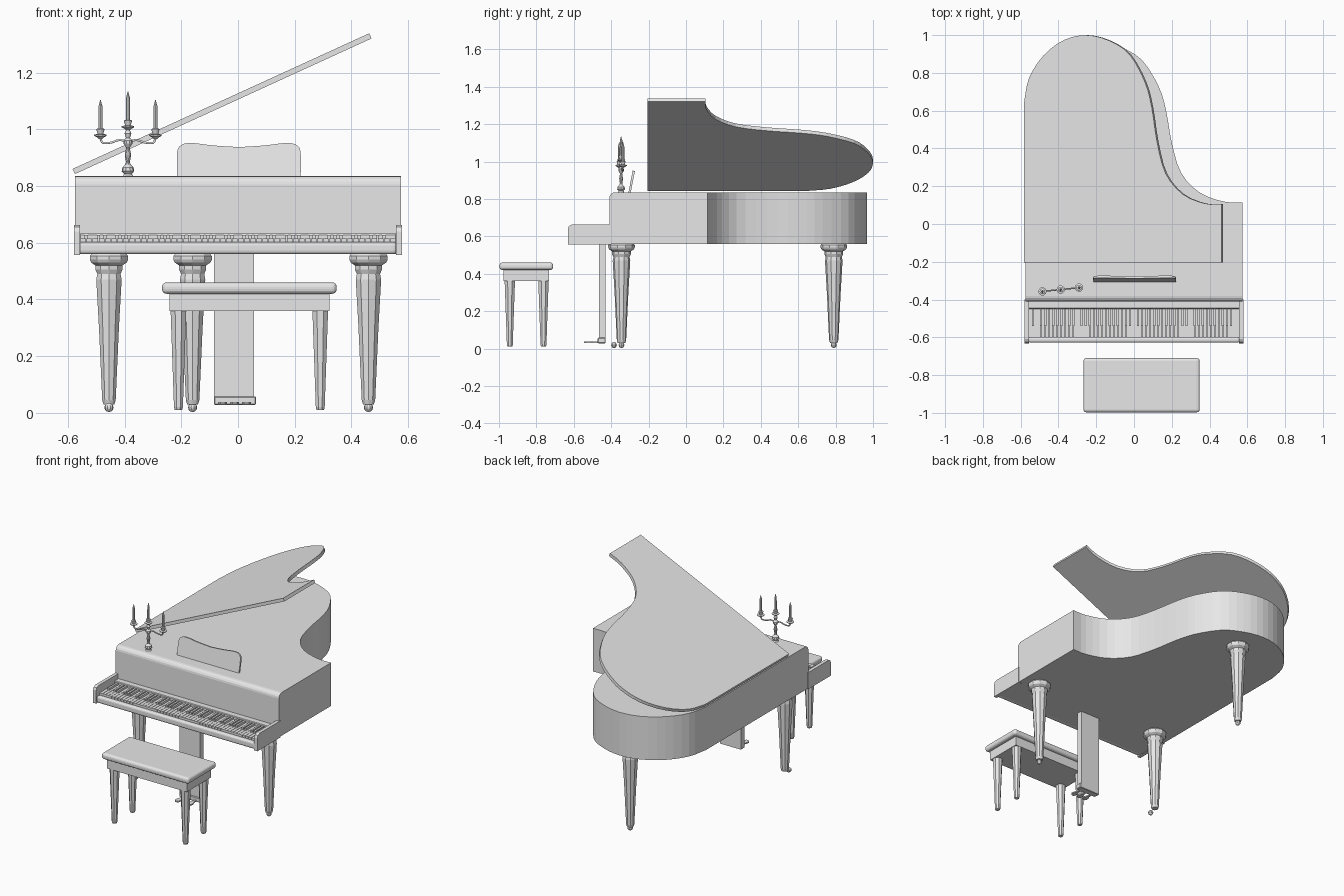
import bpy, bmesh, math
from mathutils import Vector

cube = bpy.data.objects.get("Cube")
if cube:
    bpy.data.objects.remove(cube, do_unlink=True)

GREY = (0.8, 0.8, 0.8, 1)
mat = bpy.data.materials.new("plain grey")
mat.use_nodes = True
mat.diffuse_color = GREY
mat.node_tree.nodes["Principled BSDF"].inputs["Base Color"].default_value = GREY


def finish(name, bm, loc=(0, 0, 0)):
    bmesh.ops.recalc_face_normals(bm, faces=bm.faces)
    mesh = bpy.data.meshes.new(name)
    bm.to_mesh(mesh)
    bm.free()
    mesh.materials.append(mat)
    ob = bpy.data.objects.new(name, mesh)
    ob.location = loc
    bpy.context.collection.objects.link(ob)
    return ob


def add_box(bm, x, y, z):
    """Add a box given its (min, max) range on each axis."""
    verts = bmesh.ops.create_cube(bm, size=1)["verts"]
    for v in verts:
        v.co = [a[0] + (c + 0.5) * (a[1] - a[0]) for a, c in zip((x, y, z), v.co)]
    return verts


def box(name, x, y, z, bevel=0, segments=3):
    bm = bmesh.new()
    add_box(bm, x, y, z)
    if bevel:
        bmesh.ops.bevel(bm, geom=bm.edges[:], offset=bevel, segments=segments,
                        profile=0.5, affect='EDGES')
    return finish(name, bm)


def prism(points, offset):
    """Extrude a closed outline along the offset."""
    bm = bmesh.new()
    face = bm.faces.new([bm.verts.new(p) for p in points])
    out = bmesh.ops.extrude_face_region(bm, geom=[face], use_keep_orig=True)
    moved = [g for g in out["geom"] if isinstance(g, bmesh.types.BMVert)]
    bmesh.ops.translate(bm, verts=moved, vec=offset)
    return bm


def lathe(name, profile, loc, sides, turn=0):
    """Revolve (radius, height) pairs around z."""
    bm = bmesh.new()
    rings = []
    for r, z in profile:
        angles = [turn + math.tau * i / sides for i in range(sides)]
        rings.append([bm.verts.new((r * math.cos(a), r * math.sin(a), z)) for a in angles])
    for low, high in zip(rings, rings[1:]):
        for i in range(sides):
            j = (i + 1) % sides
            bm.faces.new((low[i], low[j], high[j], high[i]))
    bm.faces.new(rings[0])
    bm.faces.new(rings[-1])
    return finish(name, bm, loc)


def smooth_path(pts, steps):
    """Catmull-Rom curve through the points."""
    p = [Vector(q) for q in pts]
    p = [2 * p[0] - p[1]] + p + [2 * p[-1] - p[-2]]
    out = []
    for a, b, c, d in zip(p, p[1:], p[2:], p[3:]):
        for i in range(steps):
            t = i / steps
            out.append(0.5 * (2 * b + (c - a) * t + (2 * a - 5 * b + 4 * c - d) * t ** 2
                              + (3 * b - a - 3 * c + d) * t ** 3))
    return out + [p[-2]]


# Curved side and tail shared by the case and the lid
HALF = 0.575
TOP = 0.835
bend = smooth_path([(HALF, 0.115), (0.48, 0.118), (0.35, 0.165), (0.25, 0.27),
                    (0.2, 0.43), (0.17, 0.6), (0.13, 0.73), (0.04, 0.87),
                    (-0.08, 0.94), (-0.21, 0.967), (-0.34, 0.943),
                    (-0.46, 0.865), (-0.545, 0.75), (-HALF, 0.62)], 3)

# Case with a rounded top front edge
outline = [(p.x, p.y, 0.56) for p in bend] + [(-HALF, -0.41, 0.56), (HALF, -0.41, 0.56)]
bm = prism(outline, (0, 0, TOP - 0.56))
front_edge = [e for e in bm.edges
              if all(v.co.y < -0.4 and v.co.z > 0.8 for v in e.verts)]
bmesh.ops.bevel(bm, geom=front_edge, offset=0.03, segments=4, profile=0.5, affect='EDGES')
finish("case", bm)

# Raised lid, hinged along the left edge of the plan
lid_outline = [(p.x + HALF, 0.105 + (p.y - 0.115) * 1.05, 0) for p in bend]
lid_outline += [(0, -0.205, 0), (2 * HALF, -0.205, 0)]
lid = finish("lid", prism(lid_outline, (0, 0, 0.02)), (-HALF, 0, 0.842))
lid.rotation_euler.y = -math.atan2(0.48, 1.05)

# Key bed, front rail and cheeks
box("key_bed", (-0.56, 0.56), (-0.6, -0.4), (0.56, 0.598))
box("front_rail", (-0.56, 0.56), (-0.628, -0.596), (0.56, 0.603), 0.012)
box("key_back_strip", (-0.56, 0.56), (-0.45, -0.4), (0.59, 0.632), 0.004, 1)
for side, name in ((1, "left_cheek"), (-1, "right_cheek")):
    profile = [(-0.4, 0.557), (-0.632, 0.557), (-0.632, 0.64), (-0.626, 0.655),
               (-0.61, 0.663), (-0.4, 0.663)]
    x = side * 0.557
    finish(name, prism([(x, y, z) for y, z in profile], (side * 0.022, 0, 0)))

# Keys: 52 white with black ones between by octave pattern
bm_white, bm_black = bmesh.new(), bmesh.new()
pitch = 1.112 / 52
for i in range(52):
    x = -0.556 + i * pitch
    add_box(bm_white, (x + 0.001, x + pitch - 0.001), (-0.6, -0.445), (0.59, 0.614))
    if i % 7 in (0, 2, 3, 5, 6) and i < 51:
        edge = x + pitch
        add_box(bm_black, (edge - 0.006, edge + 0.006), (-0.54, -0.445), (0.605, 0.627))
finish("white_keys", bm_white)
finish("black_keys", bm_black)

# Turned and faceted legs with ball feet
leg_profile = [(0.02, 0.03), (0.025, 0.045), (0.037, 0.3), (0.047, 0.47), (0.043, 0.49),
               (0.05, 0.505), (0.05, 0.52), (0.066, 0.53), (0.071, 0.54),
               (0.071, 0.553), (0.064, 0.562)]
ball = [(0.016 * math.sin(a), 0.016 - 0.016 * math.cos(a))
        for a in (math.pi * (i + 0.2) / 6.4 for i in range(7))]
for name, x, y, foot in (("front_left", 0.46, -0.345, 0), ("front_right", -0.455, -0.345, -0.04),
                         ("back", -0.16, 0.79, 0)):
    lathe(name + "_leg", leg_profile, (x, y, 0), 10, math.pi / 10)
    lathe(name + "_foot", ball, (x, y + foot, 0.003), 10)

# Pedal board and pedals
box("pedal_board", (-0.085, 0.057), (-0.465, -0.43), (0.03, 0.56))
box("pedal_base", (-0.085, 0.064), (-0.472, -0.43), (0.028, 0.058), 0.004, 1)
for i in (-1, 0, 1):
    x = -0.012 + i * 0.042
    plan = [(0.006, -0.46), (0.007, -0.495), (0.016, -0.515), (0.016, -0.535), (0.008, -0.545)]
    pts = [(x + w, y, 0.031) for w, y in plan] + [(x - w, y, 0.031) for w, y in plan[::-1]]
    finish("pedal", prism(pts, (0, 0, 0.008)))

# Music desk: wavy top, leaning back
half_top = smooth_path([(0.218, 0.0), (0.218, 0.085), (0.205, 0.112), (0.17, 0.121),
                        (0.09, 0.112), (0, 0.106)], 4)
pts = [(p.x, 0, p.y) for p in half_top] + [(-p.x, 0, p.y) for p in half_top[-2::-1]]
desk = finish("music_desk", prism(pts, (0, 0.012, 0)), (0.003, -0.308, 0.833))
desk.rotation_euler.x = -math.radians(11)

# Candelabra: stem, three cups with candles, curved arms
cx, cy = -0.388, -0.347
lathe("candelabra_stem",
      [(0.018, 0.835), (0.014, 0.843), (0.022, 0.852), (0.02, 0.865), (0.009, 0.876),
       (0.007, 0.885), (0.011, 0.91), (0.006, 0.935), (0.016, 0.95), (0.016, 0.96),
       (0.007, 0.97), (0.012, 0.985), (0.006, 0.998)], (cx, cy, 0), 10)
cup = [(0.006, 0), (0.011, 0.005), (0.022, 0.011), (0.022, 0.015), (0.01, 0.018),
       (0.015, 0.035), (0.009, 0.037)]
candle = [(0.0075, 0.03), (0.007, 0.115), (0.004, 0.125), (0.001, 0.138)]
for i in (-1, 0, 1):
    base = (cx + i * 0.097, cy + i * 0.01, 0.966 if i else 0.996)
    lathe("candle_cup", cup, base, 10)
    lathe("candle", candle, base, 8)
    if i:
        curve = bpy.data.curves.new("candelabra_arm", 'CURVE')
        curve.dimensions = '3D'
        curve.bevel_depth = 0.004
        curve.bevel_resolution = 1
        path = smooth_path([(0, 0.955), (0.03, 0.962), (0.06, 0.953),
                            (0.088, 0.952), (0.097, 0.967)], 4)
        spline = curve.splines.new('POLY')
        spline.points.add(len(path) - 1)
        for pt, p in zip(spline.points, path):
            pt.co = (cx + i * p.x, cy + i * p.x * 0.1, p.y, 1)
        curve.materials.append(mat)
        arm = bpy.data.objects.new("candelabra_arm", curve)
        bpy.context.collection.objects.link(arm)

# Bench with padded seat, apron and tapered legs
box("bench_seat", (-0.268, 0.348), (-0.997, -0.71), (0.42, 0.46), 0.016, 4)
box("bench_apron", (-0.242, 0.322), (-0.975, -0.732), (0.36, 0.425))
for x in (-0.21, 0.29):
    for y in (-0.942, -0.762):
        lathe("bench_leg", [(0.014, 0.01), (0.017, 0.02), (0.03, 0.362)], (x, y, 0), 8, math.pi / 8)
